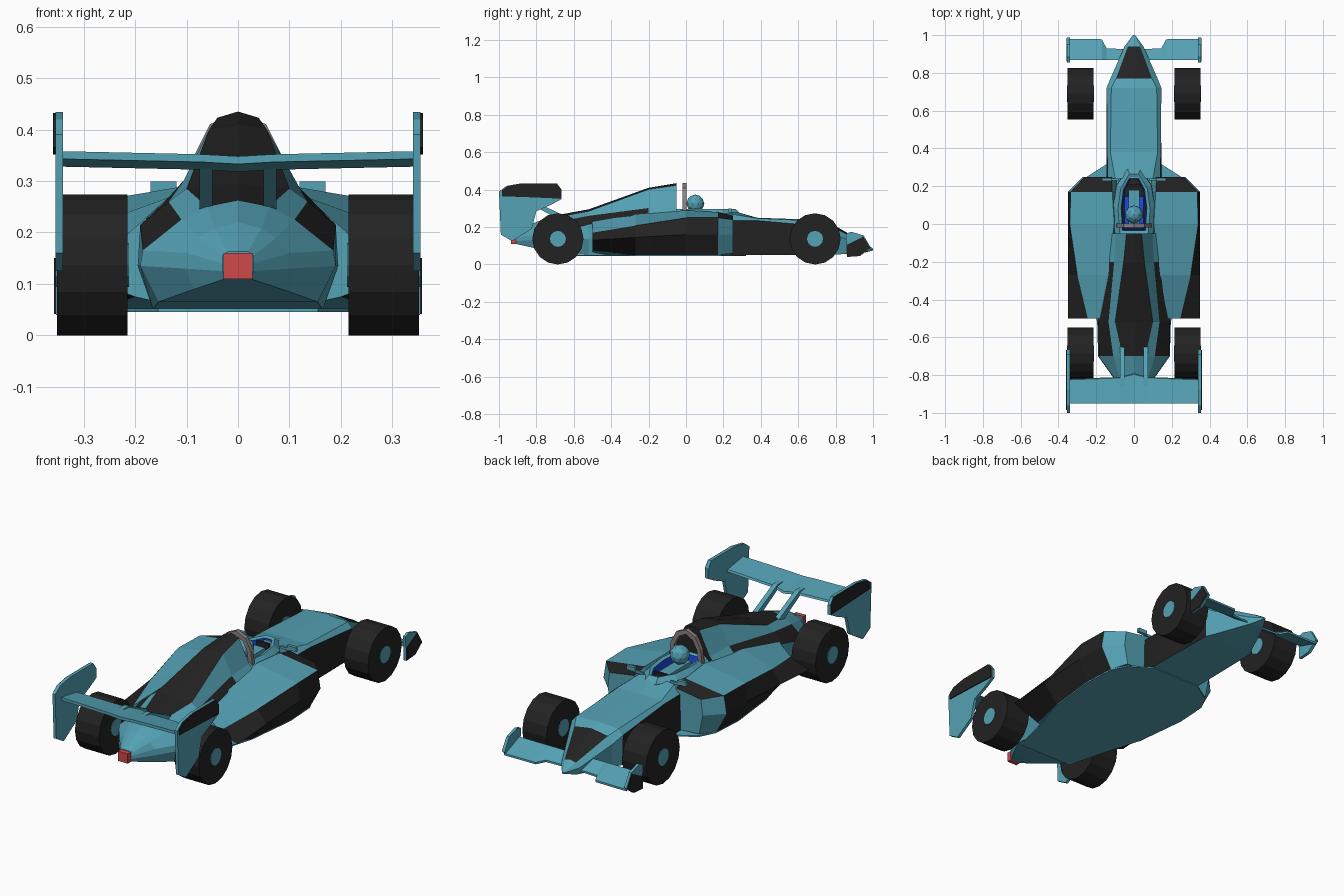
import bpy, bmesh, math
from mathutils import Matrix

if "Cube" in bpy.data.objects:
    bpy.data.objects.remove(bpy.data.objects["Cube"])

COLOURS = {
    "teal": (0.089, 0.36, 0.46), "black": (0.016, 0.016, 0.016),
    "red": (0.62, 0.065, 0.065), "blue": (0.01, 0.07, 0.75), "grey": (0.25, 0.22, 0.21),
}
MATS = {}
for cname, c in COLOURS.items():
    MATS[cname] = bpy.data.materials.new(cname)
    MATS[cname].diffuse_color = (*c, 1)
ORDER = list(COLOURS)


def finish(name, bm):
    bmesh.ops.recalc_face_normals(bm, faces=bm.faces)
    me = bpy.data.meshes.new(name)
    bm.to_mesh(me)
    bm.free()
    for n in ORDER:
        me.materials.append(MATS[n])
    ob = bpy.data.objects.new(name, me)
    bpy.context.collection.objects.link(ob)
    return ob


def loft(name, rings, colour="teal", cap=("teal", "teal")):
    """Skin closed rings of 3D points; colour is a name or a rule(station, segment)."""
    bm = bmesh.new()
    vs = [[bm.verts.new(p) for p in r] for r in rings]
    n = len(rings[0])
    rule = colour if callable(colour) else (lambda k, j: colour)
    if not callable(colour) and cap == ("teal", "teal"):
        cap = (colour, colour)
    for k in range(len(vs) - 1):
        for j in range(n):
            f = bm.faces.new((vs[k][j], vs[k][(j + 1) % n], vs[k + 1][(j + 1) % n], vs[k + 1][j]))
            f.material_index = ORDER.index(rule(k, j))
    for r, c in ((vs[0], cap[0]), (vs[-1], cap[1])):
        bm.faces.new(r).material_index = ORDER.index(c)
    return finish(name, bm)


def body(stations):
    """Mirror half sections (top centre first) into full rings."""
    rings = []
    for y, half in stations:
        left = [(-x, z) for x, z in reversed(half[1:])]
        rings.append([(x, y, z) for x, z in half + left])
    return rings


def prism_x(name, pts, x0, x1, colour="teal"):
    return loft(name, [[(x, y, z) for y, z in pts] for x in (x0, x1)], colour)


def prism_z(name, pts, z0, z1, colour="teal"):
    return loft(name, [[(x, y, z) for x, y in pts] for z in (z0, z1)], colour)


def box(name, c, s, colour="teal"):
    pts = [(c[1] + a * s[1] / 2, c[2] + b * s[2] / 2) for a, b in ((-1, -1), (1, -1), (1, 1), (-1, 1))]
    return prism_x(name, pts, c[0] - s[0] / 2, c[0] + s[0] / 2, colour)


def disc_x(name, x0, x1, y, z, r, colour, sides=16):
    pts = [(y + r * math.cos(2 * math.pi * i / sides), z + r * math.sin(2 * math.pi * i / sides))
           for i in range(sides)]
    return prism_x(name, pts, x0, x1, colour)


# Nose: black side panels and black cap
nose = body([
    (0.24, [(0, .29), (.10, .27), (.14, .235), (.145, .05)]),
    (0.38, [(0, .25), (.125, .247), (.142, .235), (.145, .05)]),
    (0.72, [(0, .238), (.12, .232), (.145, .205), (.14, .05)]),
    (0.77, [(0, .222), (.095, .207), (.125, .175), (.115, .052)]),
    (0.94, [(0, .125), (.032, .118), (.05, .095), (.04, .06)]),
    (1.00, [(0, .085), (.004, .083), (.006, .08), (.005, .075)]),
])


def nose_rule(k, j):
    if k <= 1 and j in (2, 4):
        return "black"
    return "black" if k in (2, 3) and j in (0, 6) and k == 3 else "teal"


loft("nose", nose, nose_rule)

# Engine cover: black spine and lower side stripe, tapering to the tail
cover = body([
    (-0.05, [(0, .435), (.04, .423), (.098, .305), (.115, .285), (.12, .15), (.12, .05)]),
    (-0.20, [(0, .41), (.055, .402), (.105, .302), (.135, .268), (.14, .15), (.14, .05)]),
    (-0.52, [(0, .295), (.10, .285), (.135, .26), (.19, .215), (.195, .135), (.165, .05)]),
    (-0.70, [(0, .262), (.06, .25), (.11, .225), (.185, .165), (.19, .135), (.155, .065)]),
    (-0.82, [(0, .22), (.045, .208), (.075, .19), (.10, .16), (.105, .13), (.085, .09)]),
    (-0.91, [(0, .163), (.02, .163), (.03, .155), (.03, .14), (.03, .125), (.025, .11)]),
])


def cover_rule(k, j):
    if k <= 2 and j in (0, 10):
        return "black"
    return "black" if k <= 2 and j in (2, 8) and k != 0 else "teal"


loft("engine_cover", cover, cover_rule, ("black", "teal"))
box("tail_light", (0, -.918, .135), (.056, .035, .05), "red")

# Side pods: black intake strip at the front, black outer flanks
POD = [
    (0.25, [(.12, .262), (.26, .24), (.27, .16), (.25, .06)]),
    (0.17, [(.115, .28), (.335, .25), (.35, .16), (.29, .05)]),
    (0.00, [(.105, .29), (.34, .25), (.35, .16), (.30, .05)]),
    (-0.27, [(.135, .268), (.30, .208), (.35, .145), (.27, .05)]),
    (-0.50, [(.18, .228), (.245, .17), (.35, .13), (.20, .075)]),
]


def pod_rule(k, j):
    if k == 0:
        return "black" if j == 0 else "teal"
    return "black" if j in (1, 2) else "teal"


for s, side in ((1, "right"), (-1, "left")):
    rings = [[(s * x, y, z) for x, z in pts + [(.09, .05), (.09, .2)]] for y, pts in POD]
    loft(f"side_pod_{side}", rings, pod_rule)

# Flat floor
edge = [(.14, .32), (.25, .25), (.29, .17), (.30, 0), (.27, -.27), (.20, -.5), (.155, -.68)]
prism_z("floor", edge + [(-x, y) for x, y in reversed(edge)], .045, .052)

# Cockpit: rim around an open tub with blue lining
rim = [(.075, -.05), (.085, .08), (.07, .19), (.025, .265)]
rim = rim + [(-x, y) for x, y in reversed(rim)]
bm = bmesh.new()
levels = [(1.35, .22), (1.32, .272), (1.0, .298), (.8, .292), (.72, .22)]
vs = [[bm.verts.new((x * f, .1 + (y - .1) * (1 + (f - 1) * .5), z)) for x, y in rim] for f, z in levels]
for k in range(4):
    for j in range(8):
        f = bm.faces.new((vs[k][j], vs[k][(j + 1) % 8], vs[k + 1][(j + 1) % 8], vs[k + 1][j]))
        f.material_index = ORDER.index("blue" if k == 3 else "teal")
bm.faces.new(vs[4]).material_index = ORDER.index("black")
finish("cockpit_rim", bm)
box("seat", (0, .06, .238), (.10, .17, .03), "blue")
box("driver_body", (0, .09, .262), (.06, .18, .035))
box("steering_wheel", (0, .205, .275), (.07, .012, .035), "black")

# Driver helmet
bm = bmesh.new()
bmesh.ops.create_icosphere(bm, subdivisions=2, radius=.048, matrix=Matrix.Translation((0, .05, .326)))
finish("driver_helmet", bm)

# Grey roll hoop in front of the air intake
outer = [(.095, .27), (.085, .35), (.055, .41), (0, .435)]
inner = [(.073, .27), (.064, .345), (.04, .39), (0, .412)]
outer += [(-x, z) for x, z in reversed(outer[:-1])]
inner += [(-x, z) for x, z in reversed(inner[:-1])]
loft("roll_hoop", [[(o[0], -.018, o[1]), (o[0], .003, o[1]), (i[0], .003, i[1]), (i[0], -.018, i[1])]
                   for o, i in zip(outer, inner)], "grey")

# Rear wing with a slightly sagging middle
loft("rear_wing", [[(x, y0, z - d) for y0, z in ((le, .328), (le - .005, .338), (-.95, .358), (-.95, .343))]
                   for x, le, d in ((-.345, -.82, 0), (-.07, -.81, .006), (0, -.79, .01),
                                    (.07, -.81, .006), (.345, -.82, 0))])

REAR_PLATE = [(-.93, .125), (-.99, .16), (-1, .39), (-.96, .42), (-.88, .434), (-.69, .434), (-.665, .40),
              (-.665, .35), (-.72, .32), (-.80, .285), (-.825, .19)]
REAR_BAND = [(-.985, .365), (-.985, .395), (-.955, .418), (-.88, .432), (-.692, .432), (-.667, .40),
             (-.667, .352), (-.80, .358)]
FRONT_PLATE = [(.86, .04), (.855, .165), (.885, .175), (.95, .155), (.988, .09), (.93, .045)]
FRONT_BAND = [(.86, .042), (.86, .105), (.90, .125), (.948, .15), (.985, .09), (.929, .047)]

for s, side in ((1, "right"), (-1, "left")):
    # Rear wing end plates and struts
    prism_x(f"rear_end_plate_{side}", REAR_PLATE, s * .34, s * .355)
    prism_x(f"rear_plate_band_{side}", REAR_BAND, s * .354, s * .36, "black")
    prism_x(f"wing_strut_{side}", [(-.63, .25), (-.68, .24), (-.86, .34), (-.815, .34)], s * .05, s * .075)
    # Front wing
    loft(f"front_wing_{side}", [[(s * x, .868, .125), (s * x, .868, .105), (s * x, f, .07), (s * x, f, .08)]
                                for x, f in ((.03, .925), (.145, .93), (.17, .978), (.348, .98))])
    prism_x(f"front_end_plate_{side}", FRONT_PLATE, s * .34, s * .354)
    prism_x(f"front_plate_band_{side}", FRONT_BAND, s * .353, s * .358, "black")
    # Mirrors
    box(f"mirror_{side}", (s * .145, .235, .288), (.05, .015, .022))
    box(f"mirror_arm_{side}", (s * .105, .235, .278), (.05, .01, .012))
    # Wheels
    for y, end in ((.69, "front"), (-.685, "rear")):
        disc_x(f"{end}_tyre_{side}", s * .215, s * .352, y, .137, .137, "black")
        disc_x(f"{end}_hub_{side}", s * .212, s * .355, y, .137, .043, "teal", 12)

for m in bpy.data.materials:
    if m.users and not m.is_grease_pencil:
        m.use_nodes = True
        m.node_tree.nodes["Principled BSDF"].inputs["Base Color"].default_value = m.diffuse_color
